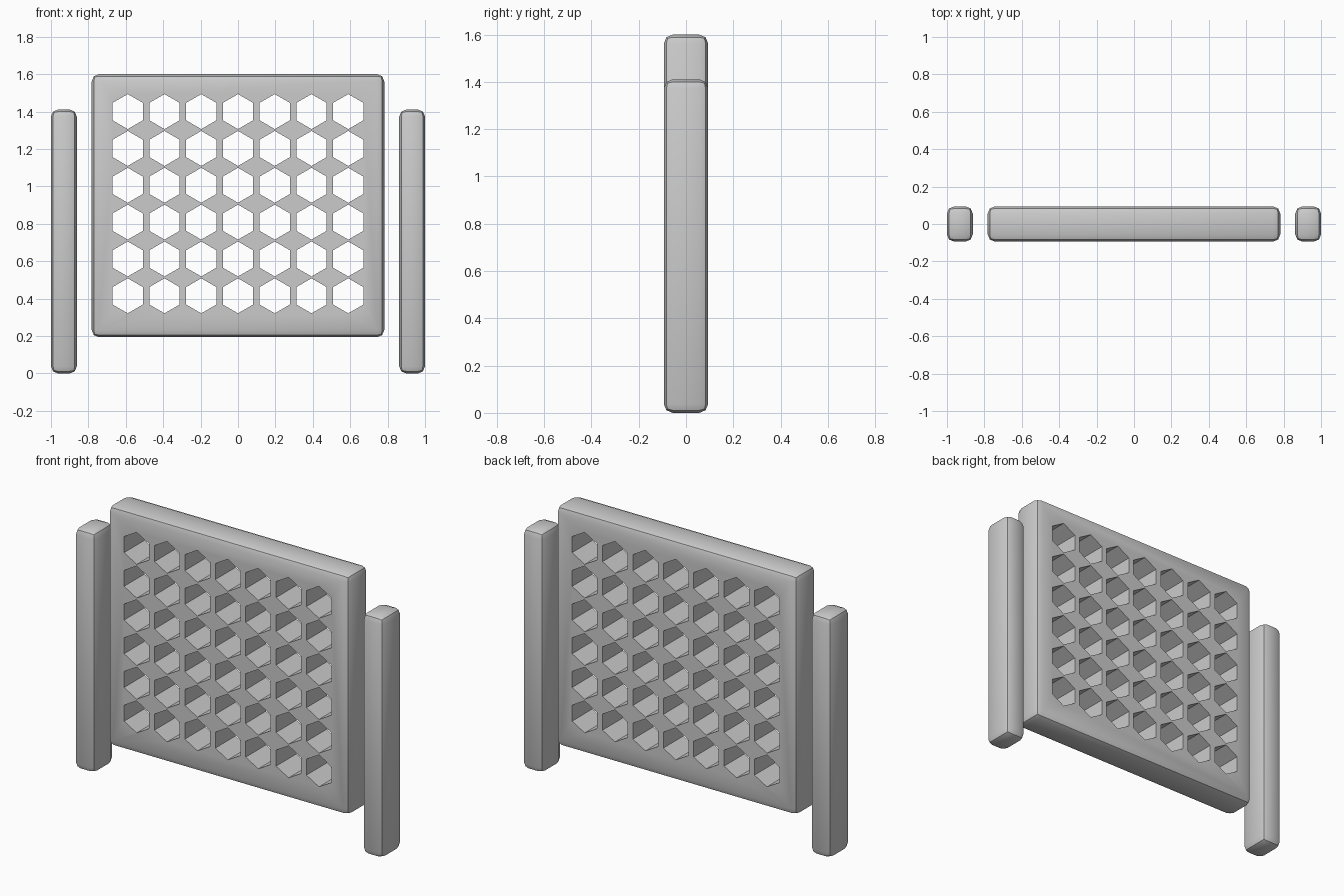
import bpy, bmesh, math

if "Cube" in bpy.data.objects:
    bpy.data.objects.remove(bpy.data.objects["Cube"])

BEVEL = 0.038


def beveled_box(name, x0, x1, y0, y1, z0, z1):
    """Box with softly rounded two-segment edges."""
    bm = bmesh.new()
    bmesh.ops.create_cube(bm, size=1)
    for v in bm.verts:
        v.co.x = x0 if v.co.x < 0 else x1
        v.co.y = y0 if v.co.y < 0 else y1
        v.co.z = z0 if v.co.z < 0 else z1
    bmesh.ops.bevel(bm, geom=bm.edges[:], offset=BEVEL, segments=2,
                    profile=0.5, affect='EDGES')
    return to_object(name, bm)


def to_object(name, bm):
    bmesh.ops.recalc_face_normals(bm, faces=bm.faces[:])
    me = bpy.data.meshes.new(name)
    bm.to_mesh(me)
    bm.free()
    ob = bpy.data.objects.new(name, me)
    bpy.context.collection.objects.link(ob)
    return ob


def select_only(ob):
    bpy.ops.object.select_all(action='DESELECT')
    ob.select_set(True)
    bpy.context.view_layer.objects.active = ob


# Perforated centre panel
panel = beveled_box("perforated_panel", -0.782, 0.782, -0.094, 0.094, 0.194, 1.6)

# Grid of hexagonal cutters: 7 columns, 6 rows
bm = bmesh.new()
for col in range(7):
    for row in range(6):
        cx, cz = (col - 3) * 0.1965, 0.415 + row * 0.197
        rings = []
        for y in (-0.2, 0.2):
            rings.append([bm.verts.new((
                cx + 0.0935 * math.sin(math.radians(60 * i)), y,
                cz + 0.0935 * math.cos(math.radians(60 * i)))) for i in range(6)])
        a, b = rings
        bm.faces.new(a)
        bm.faces.new(b[::-1])
        for i in range(6):
            j = (i + 1) % 6
            bm.faces.new((a[i], b[i], b[j], a[j]))
cutter = to_object("hex_cutters", bm)
cutter.hide_render = True

select_only(panel)
mod = panel.modifiers.new("hex_holes", 'BOOLEAN')
mod.operation = 'DIFFERENCE'
mod.solver = 'EXACT'
mod.object = cutter
bpy.ops.object.modifier_apply(modifier=mod.name)
bpy.data.objects.remove(cutter, do_unlink=True)

# Side posts
posts = [
    beveled_box("left_post", -1.0, -0.862, -0.094, 0.094, 0.0, 1.411),
    beveled_box("right_post", 0.862, 1.0, -0.094, 0.094, 0.0, 1.411),
]

# Smooth shading with crisp edges
for ob in [panel] + posts:
    select_only(ob)
    bpy.ops.object.shade_smooth_by_angle(angle=math.radians(30))
